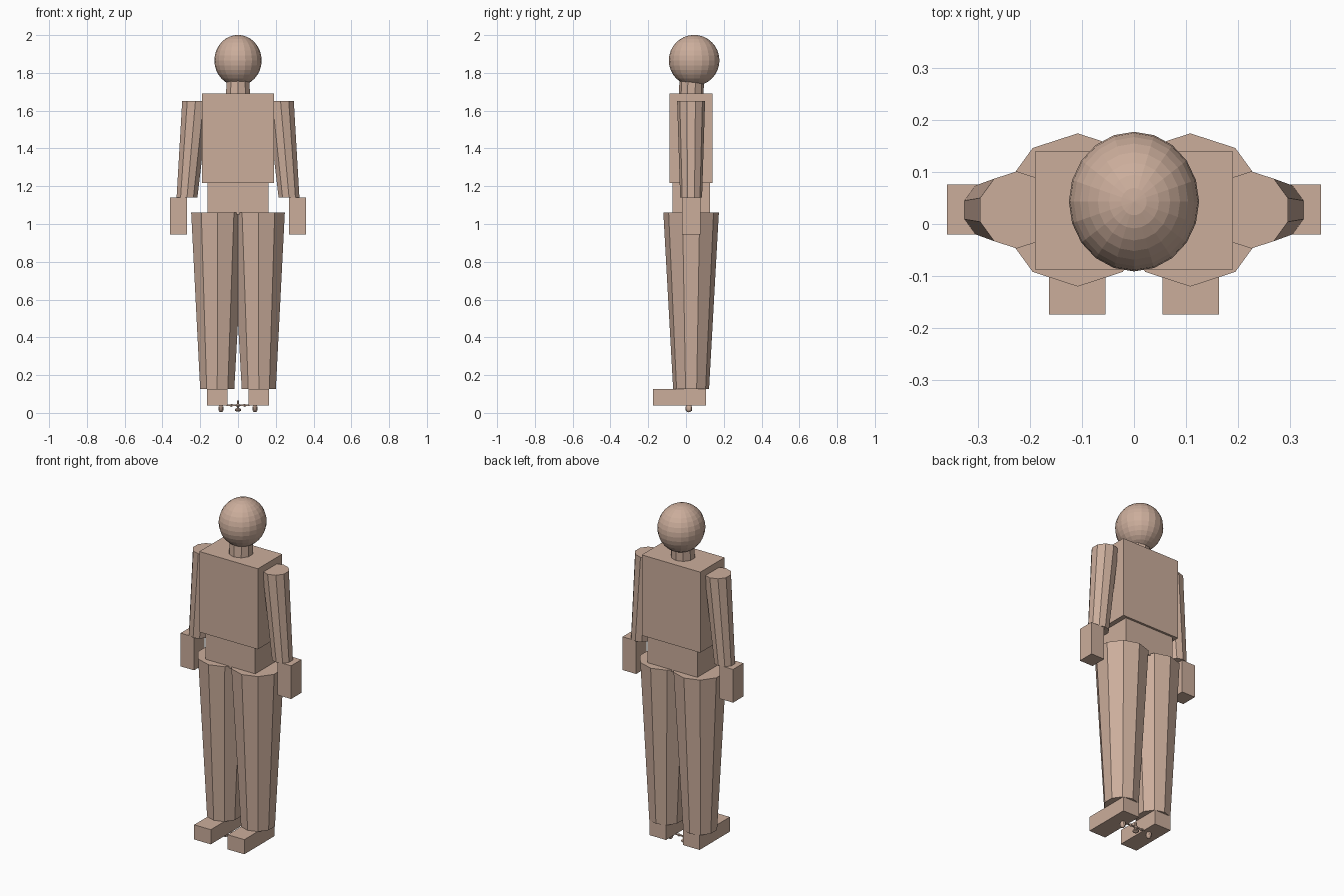
import bpy
import bmesh
from mathutils import Matrix, Vector

if "Cube" in bpy.data.objects:
    bpy.data.objects.remove(bpy.data.objects["Cube"], do_unlink=True)

skin = bpy.data.materials.new("warm tan")
skin.use_nodes = True
TAN = (0.6, 0.42, 0.33, 1)
skin.diffuse_color = TAN
skin.node_tree.nodes["Principled BSDF"].inputs["Base Color"].default_value = TAN

MID_Y = 0.027


def finish(name, bm):
    bmesh.ops.recalc_face_normals(bm, faces=bm.faces)
    mesh = bpy.data.meshes.new(name)
    bm.to_mesh(mesh)
    bm.free()
    mesh.materials.append(skin)
    obj = bpy.data.objects.new(name, mesh)
    bpy.context.collection.objects.link(obj)
    return obj


def box(name, low, high):
    low, high = Vector(low), Vector(high)
    bm = bmesh.new()
    place = Matrix.Translation((low + high) / 2) @ Matrix.Diagonal((high - low).to_4d())
    place[3][3] = 1
    bmesh.ops.create_cube(bm, size=1, matrix=place)
    return finish(name, bm)


def ball(name, centre, radii, segments, rings):
    bm = bmesh.new()
    place = Matrix.Translation(centre) @ Matrix.Diagonal((*radii, 1))
    bmesh.ops.create_uvsphere(bm, u_segments=segments, v_segments=rings, radius=1, matrix=place)
    return finish(name, bm)


def limb(name, bottom, bottom_r, top, top_r, sides=10):
    """Tapered prism with level ends and one corner facing front."""
    bm = bmesh.new()
    rings = []
    for centre, r in ((bottom, bottom_r), (top, top_r)):
        spin = Matrix.Rotation(6.283185 / sides, 3, 'Z')
        arm = Vector((0, r, 0))
        ring = []
        for _ in range(sides):
            ring.append(bm.verts.new(Vector(centre) + arm))
            arm = spin @ arm
        rings.append(ring)
        bm.faces.new(ring)
    for i in range(sides):
        j = (i + 1) % sides
        bm.faces.new((rings[0][i], rings[0][j], rings[1][j], rings[1][i]))
    return finish(name, bm)


# Head, neck and trunk
ball("head", (0, 0.043, 1.866), (0.125, 0.134, 0.135), 20, 16)
limb("neck", (0, MID_Y, 1.68), 0.066, (0, MID_Y + 0.005, 1.8), 0.064)
box("chest", (-0.19, -0.087, 1.217), (0.19, 0.139, 1.69))
box("waist", (-0.162, -0.072, 1.05), (0.162, 0.126, 1.217))

# Paired limbs
for side, s in (("left", 1), ("right", -1)):
    limb(side + "_arm", (s * 0.27, MID_Y, 1.14), 0.058, (s * 0.225, MID_Y, 1.652), 0.074)
    box(side + "_hand", (s * 0.315 - 0.044, -0.02, 0.945), (s * 0.315 + 0.044, 0.076, 1.14))
    limb(side + "_leg", (s * 0.11, MID_Y, 0.126), 0.095, (s * 0.108, MID_Y, 1.06), 0.147)
    box(side + "_foot", (s * 0.109 - 0.054, -0.174, 0.04), (s * 0.109 + 0.054, 0.107, 0.126))
    # Small pegs under and between the feet
    ball(side + "_peg", (s * 0.09, 0.015, 0.024), (0.015, 0.018, 0.021), 10, 8)
    ball(side + "_bar_knob", (s * 0.035, 0.015, 0.04), (0.008, 0.008, 0.008), 8, 6)

# Little crossbar ornament between the feet
box("crossbar", (-0.06, 0.011, 0.037), (0.06, 0.019, 0.044))
limb("crossbar_post", (0, 0.015, 0.012), 0.006, (0, 0.015, 0.066), 0.006)
ball("post_base", (0, 0.015, 0.016), (0.018, 0.018, 0.01), 10, 6)
ball("post_hub", (0, 0.015, 0.04), (0.014, 0.012, 0.008), 10, 6)
